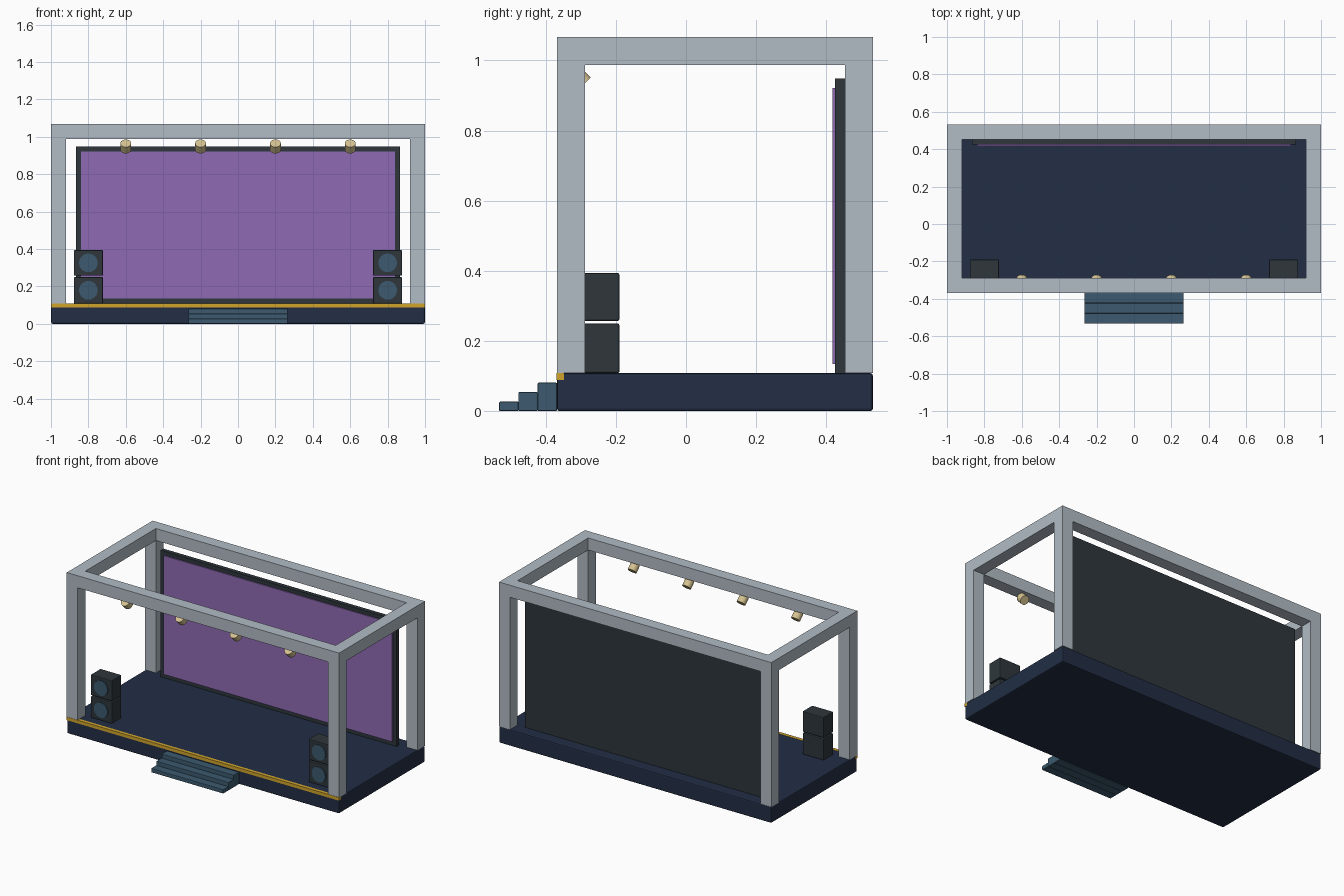
import bpy
from math import radians

cube = bpy.data.objects.get("Cube")
if cube:
    bpy.data.objects.remove(cube, do_unlink=True)


def material(name, hex_code):
    srgb = [int(hex_code[i:i + 2], 16) / 255 for i in (0, 2, 4)]
    linear = [c / 12.92 if c <= 0.04045 else ((c + 0.055) / 1.055) ** 2.4 for c in srgb]
    mat = bpy.data.materials.new(name)
    mat.use_nodes = True
    mat.diffuse_color = (*linear, 1)
    mat.node_tree.nodes["Principled BSDF"].inputs["Base Color"].default_value = (*linear, 1)
    return mat


NAVY = material("navy deck", "222E45")
STEEL = material("light steel", "B2BCC5")
CHARCOAL = material("charcoal", "2E363B")
PURPLE = material("purple screen", "8F6AB4")
BLUE = material("slate blue", "3C5A6F")
GOLD = material("gold trim", "D0A42C")
CREAM = material("warm cream", "D6C391")


def box(name, x, y, z, mat, bevel=0.0):
    """Box spanning the (low, high) ranges on each axis."""
    spans = (x, y, z)
    bpy.ops.mesh.primitive_cube_add(size=1, location=[(a + b) / 2 for a, b in spans])
    obj = bpy.context.object
    obj.name = name
    obj.scale = [b - a for a, b in spans]
    bpy.ops.object.transform_apply(location=False, rotation=False, scale=True)
    obj.data.materials.append(mat)
    if bevel:
        mod = obj.modifiers.new("Bevel", "BEVEL")
        mod.width = bevel
        mod.segments = 2
    return obj


def cylinder(name, radius, depth, location, tilt, mat):
    bpy.ops.mesh.primitive_cylinder_add(vertices=24, radius=radius, depth=depth,
                                        location=location, rotation=(radians(tilt), 0, 0))
    obj = bpy.context.object
    obj.name = name
    obj.data.materials.append(mat)
    bpy.ops.object.shade_smooth_by_angle(angle=radians(40))
    return obj


FRONT, BACK = -0.368, 0.533
DECK, TOP, BEAM = 0.108, 1.067, 0.08
UNDER = TOP - BEAM

# Deck with a gold strip along its front edge
box("stage_deck", (-0.999, 0.999), (FRONT, BACK), (0, DECK), NAVY, 0.007)
box("front_trim", (-1, 1), (FRONT - 0.002, FRONT + 0.02), (0.088, DECK + 0.001), GOLD)

# Steps, rising towards the deck
for i in range(3):
    start = -0.533 + i * 0.055
    box(f"step_{i + 1}", (-0.265, 0.265), (start, start + 0.055),
        (0, 0.027 * (i + 1)), BLUE, 0.003)

# Overhead frame: four posts and a ring of beams
front_span, back_span = (FRONT, FRONT + BEAM), (BACK - BEAM, BACK)
for end, span in (("front", front_span), ("back", back_span)):
    box(f"{end}_beam", (-1, 1), span, (UNDER, TOP), STEEL)
for side, s in (("left", 1), ("right", -1)):
    x = sorted((s, s * (1 - BEAM)))
    box(f"{side}_beam", x, (front_span[1], back_span[0]), (UNDER, TOP), STEEL)
    for end, span in (("front", front_span), ("back", back_span)):
        box(f"{end}_{side}_post", x, span, (DECK, UNDER), STEEL)

    # Stacked speakers with round cones
    for level, z in (("lower", (DECK, 0.25)), ("upper", (0.257, 0.394))):
        face = -0.292
        box(f"{side}_{level}_speaker", sorted((s * 0.722, s * 0.877)),
            (face, -0.19), z, CHARCOAL, 0.005)
        cylinder(f"{side}_{level}_speaker_cone", 0.05, 0.012,
                 (s * 0.8, face, sum(z) / 2), 90, BLUE)

# Backdrop screen
box("screen_frame", (-0.866, 0.866), (0.425, 0.453), (DECK, 0.948), CHARCOAL)
box("screen_panel", (-0.84, 0.84), (0.418, 0.426), (0.134, 0.922), PURPLE)

# Spotlights under the front beam, aimed down at the stage
for i in range(4):
    cylinder(f"spotlight_{i + 1}", 0.029, 0.048, (-0.6 + 0.4 * i, -0.309, 0.948), 45, CREAM)
